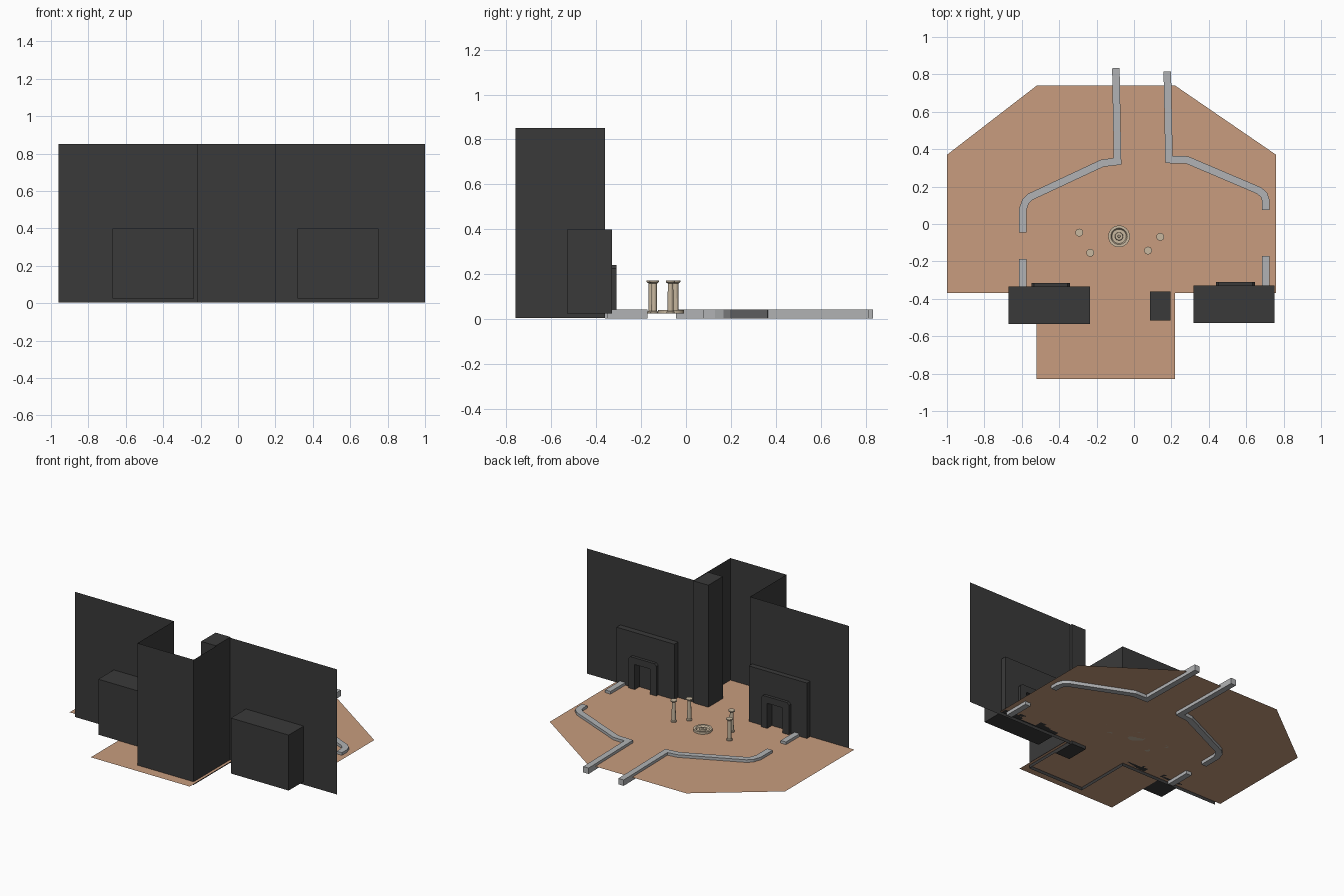
import bpy, bmesh, math
from mathutils import Vector

if "Cube" in bpy.data.objects:
    bpy.data.objects.remove(bpy.data.objects["Cube"])

FLOOR_Z = 0.025


def material(name, rgb):
    m = bpy.data.materials.new(name)
    m.diffuse_color = (*rgb, 1)
    m.use_nodes = True
    m.node_tree.nodes["Principled BSDF"].inputs["Base Color"].default_value = m.diffuse_color
    return m


DARK = material("dark_wall", (0.042, 0.042, 0.042))
CLAY = material("clay_floor", (0.58, 0.335, 0.21))
GREY = material("grey_kerb", (0.44, 0.45, 0.46))
STONE = material("pale_stone", (0.58, 0.48, 0.35))


def finish(name, bm, mat, solid=True):
    if solid:
        bmesh.ops.recalc_face_normals(bm, faces=bm.faces[:])
    me = bpy.data.meshes.new(name)
    bm.to_mesh(me)
    bm.free()
    me.materials.append(mat)
    ob = bpy.data.objects.new(name, me)
    bpy.context.collection.objects.link(ob)
    return ob


def prism(name, outline, direction, mat):
    """Extrude a flat outline of 3D points along a direction."""
    bm = bmesh.new()
    f = bm.faces.new([bm.verts.new(p) for p in outline])
    r = bmesh.ops.extrude_face_region(bm, geom=[f])
    vs = [v for v in r["geom"] if isinstance(v, bmesh.types.BMVert)]
    bmesh.ops.translate(bm, vec=direction, verts=vs)
    if f.is_valid and len(f.edges[0].link_faces) < 2:
        bm.faces.new(list(reversed(f.verts)))
    # keep the base cap in place
    return finish(name, bm, mat)


def box(name, x0, x1, y0, y1, z0, z1, mat):
    bm = bmesh.new()
    bmesh.ops.create_cube(bm, size=1)
    for v in bm.verts:
        v.co = Vector((x1 if v.co.x > 0 else x0, y1 if v.co.y > 0 else y0,
                       z1 if v.co.z > 0 else z0))
    return finish(name, bm, mat)


def lathe(name, x, y, profile, sides, mat):
    """Turn (radius, height) points about a vertical axis, capped at both ends."""
    bm = bmesh.new()
    rings = [[bm.verts.new((x + r * math.cos(2 * math.pi * i / sides),
                            y + r * math.sin(2 * math.pi * i / sides), z))
              for i in range(sides)] for r, z in profile]
    for a, b in zip(rings, rings[1:]):
        for i in range(sides):
            j = (i + 1) % sides
            bm.faces.new((a[i], a[j], b[j], b[i]))
    bm.faces.new(rings[0])
    bm.faces.new(rings[-1])
    return finish(name, bm, mat)


def kerb(name, path, half=0.02, z0=0.003, z1=0.043):
    """Rectangular bar swept along a path with mitred corners."""
    pts = [Vector(p) for p in path]
    bm = bmesh.new()
    rings = []
    for i, p in enumerate(pts):
        dirs = []
        if i > 0:
            dirs.append((p - pts[i - 1]).normalized())
        if i < len(pts) - 1:
            dirs.append((pts[i + 1] - p).normalized())
        t = sum(dirs, Vector((0, 0))).normalized()
        n = Vector((-t.y, t.x)) * half / t.dot(dirs[0])
        rings.append([bm.verts.new((q.x, q.y, z)) for q, z in
                      ((p - n, z0), (p + n, z0), (p + n, z1), (p - n, z1))])
    for a, b in zip(rings, rings[1:]):
        for k in range(4):
            m = (k + 1) % 4
            bm.faces.new((a[k], a[m], b[m], b[k]))
    bm.faces.new(rings[0])
    bm.faces.new(rings[-1])
    return finish(name, bm, GREY)


# Courtyard floor: one flat sheet
bm = bmesh.new()
outline = [(-1, .37), (-1, -.37), (-.52, -.37), (-.52, -.83), (.22, -.83),
           (.22, -.37), (.76, -.37), (.76, .37), (.22, .74), (-.52, .74)]
bm.faces.new([bm.verts.new((x, y, FLOOR_Z)) for x, y in outline])
finish("courtyard_floor", bm, CLAY, solid=False)

# Thin wall with a recess in the middle
bm = bmesh.new()
plan = [(-.96, -.37), (-.22, -.37), (-.22, -.76), (.2, -.76), (.2, -.37), (1, -.37)]
cols = [[bm.verts.new((x, y, z)) for z in (0.004, 0.85)] for x, y in plan]
for a, b in zip(cols, cols[1:]):
    bm.faces.new((a[0], b[0], b[1], a[1]))
finish("back_wall", bm, DARK, solid=False)

# Pillar inside the recess
box("recess_pillar", .085, .195, -.515, -.36, 0.004, 0.85, DARK)

# Gatehouses with a doorway and its surround
for side, x0, x1, front, cx in (("left", -.67, -.235, -.335, -.445),
                                ("right", .318, .75, -.33, .543)):
    z = FLOOR_Z
    back, inner = front - .2, front - .03
    w, h = .058, .195
    # front outline wraps round the doorway, side walls run to the back
    prism(side + "_gatehouse_front",
          [(x0, inner, z), (x0, inner, .4), (x1, inner, .4), (x1, inner, z),
           (cx + w, inner, z), (cx + w, inner, h), (cx - w, inner, h), (cx - w, inner, z)],
          (0, front - inner, 0), DARK)
    box(side + "_gatehouse", x0, x1, back, inner, z, .4, DARK)
    prism(side + "_door_surround",
          [(cx - .104, front, z), (cx - .104, front, .225), (cx - .09, front, .24),
           (cx + .09, front, .24), (cx + .104, front, .225), (cx + .104, front, z),
           (cx + w, front, z), (cx + w, front, h), (cx - w, front, h), (cx - w, front, z)],
          (0, .02, 0), DARK)

# Low kerbs round the courtyard
kerb("left_kerb", [(-.097, .833), (-.088, .335), (-.17, .325), (-.555, .145),
                   (-.58, .12), (-.596, .075), (-.596, -.045)])
kerb("right_kerb", [(.178, .815), (.187, .345), (.285, .342), (.67, .178),
                    (.695, .155), (.705, .125), (.705, .075)])
kerb("left_kerb_end", [(-.596, -.188), (-.596, -.36)])
kerb("right_kerb_end", [(.705, -.172), (.705, -.35)])

# Round basin with a small centre spout
lathe("basin", -.08, -.066, [(.058, .025), (.058, .04), (.044, .04), (.038, .03),
                             (.022, .03), (.02, .04), (.008, .04), (.006, .046)], 32, STONE)

# Slim columns with flared caps
for i, (x, y) in enumerate([(-.293, -.046), (-.234, -.154), (.14, -.069), (.075, -.142)]):
    lathe("column_%d" % (i + 1), x, y,
          [(.018, .025), (.018, .032), (.013, .036), (.012, .158),
           (.021, .165), (.021, .171)], 16, STONE)
